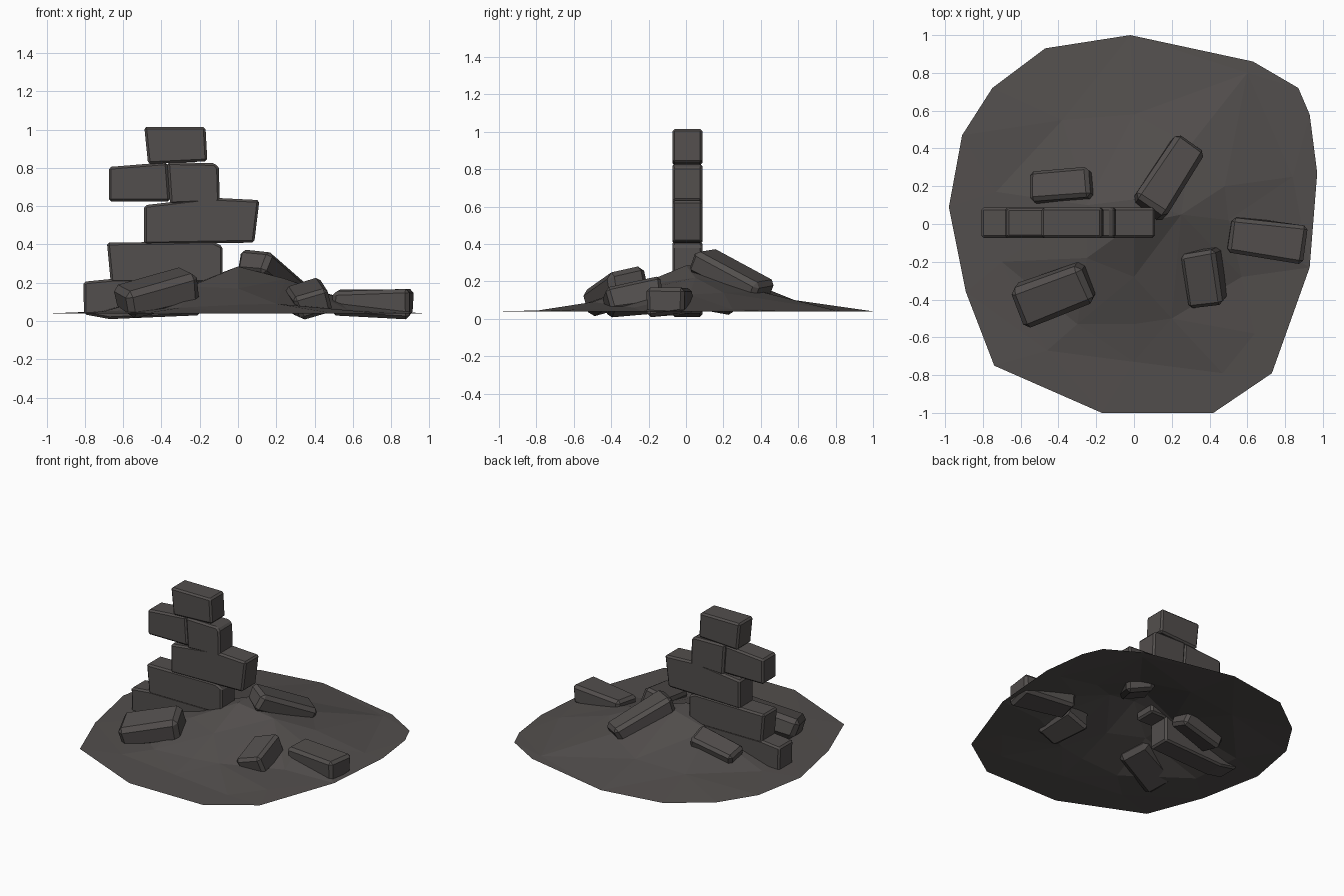
import bpy, bmesh, math, random
from mathutils import Vector, Euler
from mathutils.geometry import delaunay_2d_cdt

if "Cube" in bpy.data.objects:
    bpy.data.objects.remove(bpy.data.objects["Cube"])

random.seed(4)
stone = bpy.data.materials.new("dark grey stone")
stone.diffuse_color = (0.085, 0.077, 0.074, 1)
stone.use_nodes = True
stone.node_tree.nodes["Principled BSDF"].inputs["Base Color"].default_value = stone.diffuse_color


def finish(name, bm):
    bmesh.ops.recalc_face_normals(bm, faces=bm.faces)
    me = bpy.data.meshes.new(name)
    bm.to_mesh(me)
    bm.free()
    me.materials.append(stone)
    ob = bpy.data.objects.new(name, me)
    bpy.context.collection.objects.link(ob)
    return ob


def soften(ob, width):
    mod = ob.modifiers.new("chipped edges", 'BEVEL')
    mod.width = width
    mod.segments = 1
    mod.limit_method = 'ANGLE'
    mod.angle_limit = math.radians(40)


# rubble mound: flat rim and a few spot heights, triangulated
rim = [(-.02, 1), (.63, .86), (.87, .72), (.93, .58), (.97, .27), (.93, -.23), (.73, -.79),
       (.42, -1), (-.17, -1), (-.74, -.75), (-.89, -.36), (-.98, .09), (-.91, .47),
       (-.75, .72), (-.47, .93)]
spots = [(-.46, -.67, .045), (0, -.73, .045), (.47, -.79, .045), (.64, -.58, .05), (.84, .25, .05),
         (.6, .8, .045), (0, .58, .10), (-.38, .55, .08), (-.73, .17, .05), (-.7, -.2, .05),
         (0, -.53, .085), (-.3, -.53, .07), (.2, -.5, .09), (.57, -.28, .06), (.5, .02, .13),
         (.25, .05, .22), (0, 0, .285), (0, .13, .28), (-.25, .1, .19), (-.25, -.18, .18),
         (0, -.28, .17), (.3, .42, .14), (.48, .2, .14)]
pts = [(x, y, .04) for x, y in rim] + spots
n = len(rim)
out = delaunay_2d_cdt([Vector(p[:2]) for p in pts],
                      [(i, (i + 1) % n) for i in range(n)], [], 1, 1e-5)
bm = bmesh.new()
vs = [bm.verts.new((v.x, v.y, pts[src[0]][2])) for v, src in zip(out[0], out[3])]
for f in out[2]:
    bm.faces.new([vs[i] for i in f])
mound = finish("rubble_mound", bm)
for p in mound.data.polygons:
    if p.normal.z < 0:
        p.flip()


# standing wall: brick outlines in x,z extruded through the wall thickness
def wall_brick(name, outline, y0=-.073, y1=.087):
    bm = bmesh.new()
    a = [bm.verts.new((x, y0, z)) for x, z in outline]
    b = [bm.verts.new((x, y1, z)) for x, z in outline]
    bm.faces.new(a)
    bm.faces.new(b[::-1])
    k = len(a)
    for i in range(k):
        j = (i + 1) % k
        bm.faces.new((a[i], b[i], b[j], a[j]))
    soften(finish(name, bm), .012)


wall_brick("wall_brick_top", [(-.49, 1.015), (-.17, 1.015), (-.16, .835), (-.47, .82)])
wall_brick("wall_brick_upper_left", [(-.675, .805), (-.37, .83), (-.355, .625), (-.675, .625)], -.07, .083)
wall_brick("wall_brick_upper_right", [(-.37, .83), (-.12, .825), (-.10, .80), (-.095, .62), (-.355, .61)])
wall_brick("wall_brick_middle", [(-.49, .605), (-.15, .645), (.112, .632), (.085, .41), (-.49, .40)])
wall_brick("wall_brick_lower", [(-.685, .41), (-.13, .415), (-.08, .39), (-.08, .2), (-.665, .2)])
wall_brick("wall_brick_base", [(-.808, .205), (-.66, .22), (-.2, .22), (-.2, .03), (-.67, .01), (-.805, .035)])


# fallen bricks: slightly irregular boxes with chipped edges
def fallen_brick(name, size, loc, yaw, pitch, roll, chip=.02):
    bm = bmesh.new()
    bmesh.ops.create_cube(bm, size=1)
    rot = Euler([math.radians(a) for a in (roll, pitch, yaw)]).to_matrix()
    for v in bm.verts:
        jit = Vector([random.uniform(-.012, .012) for _ in range(3)])
        v.co = rot @ (Vector(c * s for c, s in zip(v.co, size)) + jit) + Vector(loc)
    soften(finish(name, bm), chip)


fallen_brick("fallen_brick_front_left", (.40, .22, .15), (-.425, -.37, .145), 20, -13, 12, .03)
fallen_brick("fallen_brick_back_left", (.33, .16, .15), (-.385, .20, .13), 4, -14, -12)
fallen_brick("fallen_brick_back_right", (.44, .20, .13), (.185, .25, .23), 57, 24, 5, .025)
fallen_brick("fallen_brick_front", (.29, .19, .14), (.37, -.28, .11), -80, 8, 18)
fallen_brick("fallen_brick_right", (.40, .19, .14), (.71, -.08, .095), -9, 1, 3)
